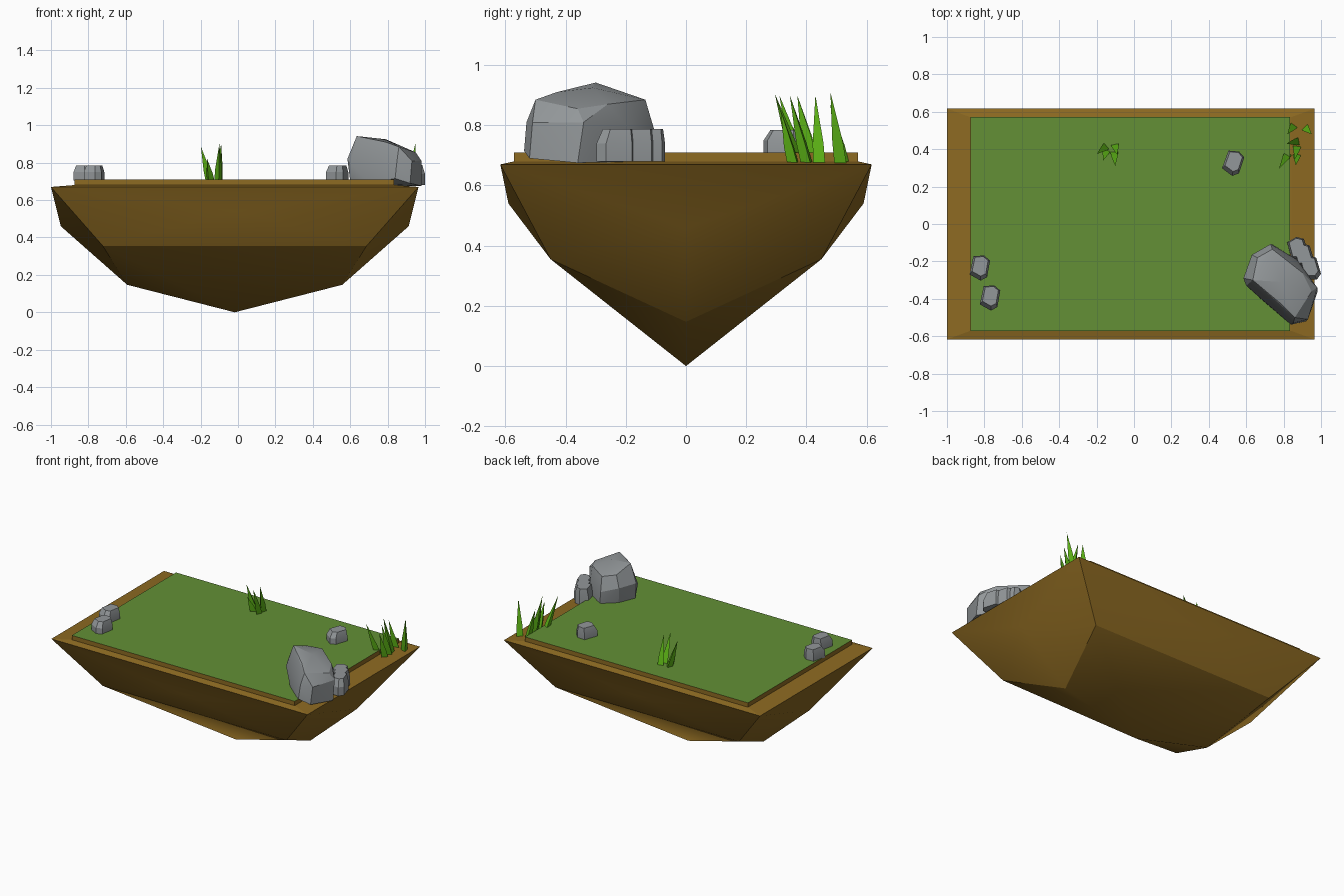
import bpy, bmesh, math
from mathutils import Vector, Matrix

cube = bpy.data.objects.get("Cube")
if cube:
    bpy.data.objects.remove(cube, do_unlink=True)


def material(name, rgb):
    m = bpy.data.materials.new(name)
    m.use_nodes = True
    m.diffuse_color = (*rgb, 1)
    bsdf = next(n for n in m.node_tree.nodes if n.type == 'BSDF_PRINCIPLED')
    bsdf.inputs["Base Color"].default_value = (*rgb, 1)
    bsdf.inputs["Roughness"].default_value = 0.9
    return m


SOIL = material("soil brown", (0.27, 0.145, 0.016))
TURF = material("turf green", (0.125, 0.28, 0.037))
STONE = material("stone grey", (0.29, 0.31, 0.32))
BLADE = material("blade green", (0.11, 0.46, 0.008))


def add_object(name, bm, *mats, angle=None):
    bmesh.ops.recalc_face_normals(bm, faces=bm.faces)
    mesh = bpy.data.meshes.new(name)
    bm.to_mesh(mesh)
    bm.free()
    for m in mats:
        mesh.materials.append(m)
    if angle is not None:
        mesh.shade_smooth()
        mesh.set_sharp_from_angle(angle=math.radians(angle))
    obj = bpy.data.objects.new(name, mesh)
    bpy.context.scene.collection.objects.link(obj)
    return obj


def hull(name, points, mat, angle):
    bm = bmesh.new()
    for p in points:
        bm.verts.new(p)
    res = bmesh.ops.convex_hull(bm, input=bm.verts)
    loose = {g for g in res["geom_interior"] + res["geom_unused"]
             if isinstance(g, bmesh.types.BMVert)}
    bmesh.ops.delete(bm, geom=list(loose), context='VERTS')
    return add_object(name, bm, mat, angle=angle)


# Tapered earth body, assembled from mirrored patches
CX = -0.0175
bm = bmesh.new()
verts = {}
patch = bm.faces.layers.int.new("patch")


def v(x, y, z):
    key = (round(x, 3), round(y, 3), round(z, 3))
    if key not in verts:
        verts[key] = bm.verts.new((x + CX, y, z))
    return verts[key]


def face(group, *pts):
    f = bm.faces.new([v(*p) for p in pts])
    f[patch] = group
    f.smooth = True


def corner(sx, sy):
    return (0.9825 * sx, 0.617 * sy, 0.67)


def inner(sx, sy):
    return (0.86 * sx, 0.572 * sy, 0.68)


def low(sx, sy):
    return (0.705 * sx, 0.45 * sy, 0.355)


def keel(sx):
    return (0.575 * sx, 0, 0.147)


TIP = (0, 0, 0)
for s in (-1, 1):
    # long sides: a fan around a bulging centre, then the underside
    mid = (0, 0.59 * s, 0.54)
    ring = [corner(-1, s), corner(1, s), low(1, s), low(-1, s)]
    for i in range(4):
        face(s + 2, ring[i], ring[(i + 1) % 4], mid)
    face(5, low(-1, s), low(1, s), TIP)
    for sx in (-1, 1):
        face(5, low(sx, s), keel(sx), TIP)
    # short ends
    mid = (0.93 * s, 0, 0.46)
    ring = [corner(s, -1), corner(s, 1), low(s, 1), keel(s), low(s, -1)]
    for i in range(5):
        face(s + 8, ring[i], ring[(i + 1) % 5], mid)
    # rim strips
    face(s + 12, corner(-1, s), corner(1, s), inner(1, s), inner(-1, s))
    face(s + 15, corner(s, -1), corner(s, 1), inner(s, 1), inner(s, -1))
face(20, inner(-1, -1), inner(1, -1), inner(1, 1), inner(-1, 1))
for e in bm.edges:
    e.smooth = len({f[patch] for f in e.link_faces}) == 1
add_object("earth_body", bm, SOIL)

# Raised slab with a turf top
bm = bmesh.new()
bmesh.ops.create_cube(bm, size=1, matrix=Matrix.Translation((-0.02, 0, 0.693))
                      @ Matrix.Diagonal((1.71, 1.142, 0.034, 1)))
bm.normal_update()
for f in bm.faces:
    f.material_index = int(f.normal.z > 0.5)
add_object("turf_slab", bm, SOIL, TURF)

# Large boulder
boulder = [
    (.635, -.30, .942), (.66, -.18, .90), (.74, -.135, .885), (.79, -.31, .925),
    (.90, -.26, .87), (.79, -.43, .91), (.86, -.50, .885), (.95, -.36, .855),
    (.585, -.29, .82), (.63, -.165, .82), (.73, -.107, .79), (.87, -.19, .79),
    (.98, -.34, .81), (.93, -.51, .81), (.85, -.53, .81), (.60, -.33, .80),
    (.60, -.30, .70), (.65, -.19, .68), (.74, -.11, .68), (.87, -.20, .68),
    (.982, -.36, .675), (.92, -.52, .69), (.84, -.538, .715), (.70, -.42, .69)]
hull("large_boulder", boulder, STONE, 20)


# Small stones: a blocky, tapered hull turned to suit each spot
def stone(name, x, y, z, height, turn):
    outline = [(-.045, -.05), (.02, -.07), (.05, -.045),
               (.047, .045), (.01, .065), (-.045, .05)]
    pts = []
    for level, scale, shift in ((0, 1, 0), (0.55, 1.0, 0), (1, 0.78, 0.008)):
        for a, b in outline:
            p = Vector((a * scale, b * scale + shift, level * height))
            pts.append(Matrix.Rotation(math.radians(turn), 3, 'Z') @ p
                       + Vector((x, y, z)))
    hull(name, pts, STONE, 20)


stone("left_stone", .53, .33, .705, .08, -20)
stone("right_stone_back", -.825, -.23, .705, .08, -12)
stone("right_stone_front", -.77, -.39, .705, .08, -12)
for i, (x, y) in enumerate([(.875, -.135), (.905, -.17), (.94, -.235)]):
    stone(f"boulder_side_stone_{i + 1}", x, y, .68, .108, 15)


# Grass blades: three-sided spikes leaning from base to tip
def blade(name, bx, by, bz, tx, ty, tz):
    base, tip = Vector((bx, by, bz)), Vector((tx, ty, tz))
    lean = math.atan2(ty - by, tx - bx)
    pts = [tip]
    for k in range(3):
        a = lean + k * math.tau / 3
        d = Vector((math.cos(a), math.sin(a), 0))
        pts.append(base + d * 0.024)
        pts.append(base.lerp(tip, 0.3) + d * 0.021)
    hull(name, pts, BLADE, 20)


middle_clump = [(-.155, .41, -.198, .375, .885), (-.105, .375, -.10, .31, .90),
                (-.10, .415, -.09, .37, .90), (-.15, .385, -.165, .34, .82)]
for i, (bx, by, tx, ty, tz) in enumerate(middle_clump):
    blade(f"middle_grass_{i + 1}", bx, by, .705, tx, ty, tz)

corner_clump = [(.82, .37, .775, .295, .905), (.87, .405, .86, .345, .90),
                (.87, .44, .815, .43, .90), (.92, .51, .95, .48, .91),
                (.85, .52, .82, .48, .87), (.87, .36, .865, .315, .85)]
for i, (bx, by, tx, ty, tz) in enumerate(corner_clump):
    blade(f"corner_grass_{i + 1}", bx, by, .674, tx, ty, tz)
